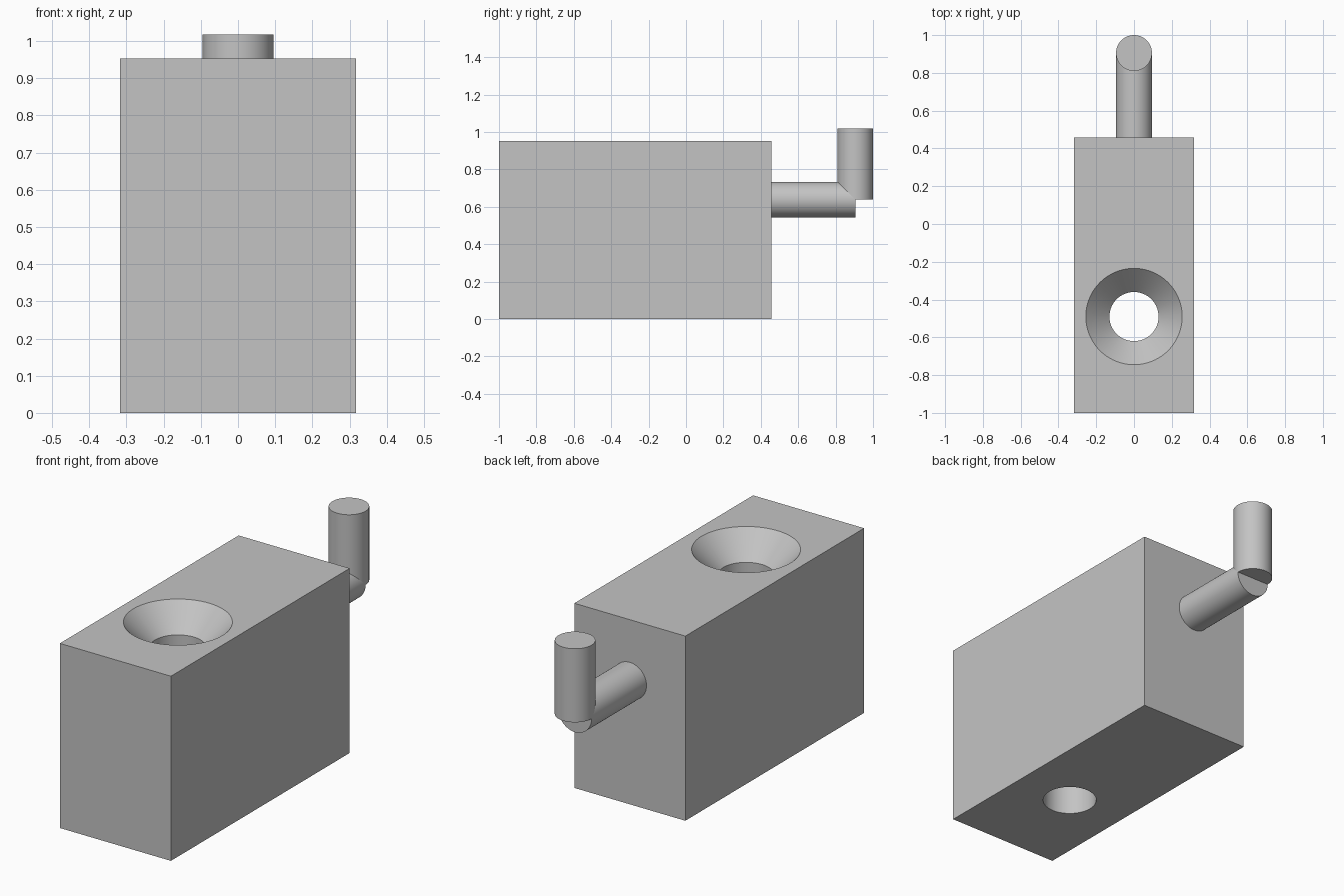
import bpy
import bmesh
import math

if "Cube" in bpy.data.objects:
    bpy.data.objects.remove(bpy.data.objects["Cube"], do_unlink=True)

grey = bpy.data.materials.new("plain_grey")
grey.use_nodes = True
colour = (0.55, 0.55, 0.55, 1.0)
grey.diffuse_color = colour
grey.node_tree.nodes["Principled BSDF"].inputs["Base Color"].default_value = colour

SEGMENTS = 96


def finish(obj, name):
    obj.name = name
    obj.data.materials.clear()
    obj.data.materials.append(grey)
    bpy.ops.object.select_all(action="DESELECT")
    obj.select_set(True)
    bpy.context.view_layer.objects.active = obj
    bpy.ops.object.shade_smooth_by_angle(angle=math.radians(30))


def rod(name, radius, length, centre, rotation=(0, 0, 0)):
    bpy.ops.mesh.primitive_cylinder_add(vertices=SEGMENTS, radius=radius, depth=length,
                                        location=centre, rotation=rotation)
    finish(bpy.context.object, name)


def revolved(name, profile, centre):
    """Closed solid turned about z from (radius, height) pairs."""
    bm = bmesh.new()
    rings = []
    for r, z in profile:
        rings.append([bm.verts.new((r * math.cos(a), r * math.sin(a), z))
                      for a in (math.tau * i / SEGMENTS for i in range(SEGMENTS))])
    for low, high in zip(rings, rings[1:]):
        for i in range(SEGMENTS):
            j = (i + 1) % SEGMENTS
            bm.faces.new((low[i], low[j], high[j], high[i]))
    bm.faces.new(rings[0][::-1])
    bm.faces.new(rings[-1])
    mesh = bpy.data.meshes.new(name)
    bm.to_mesh(mesh)
    bm.free()
    obj = bpy.data.objects.new(name, mesh)
    obj.location = centre
    bpy.context.collection.objects.link(obj)
    return obj


# Block body
width, front, back, height = 0.634, -1.0, 0.458, 0.953
bpy.ops.mesh.primitive_cube_add(size=1, location=(0, (front + back) / 2, height / 2))
body = bpy.context.object
body.scale = (width, back - front, height)
bpy.ops.object.transform_apply(location=False, rotation=False, scale=True)

# Countersunk through hole
hole, sink, depth, over = 0.13, 0.255, 0.127, 0.05
slope = (sink - hole) / depth
cutter = revolved("hole_cutter",
                  [(hole, -over), (hole, height - depth), (sink + over * slope, height + over)],
                  (0, -0.49, 0))
cutter.hide_render = True
cut = body.modifiers.new("countersunk_hole", "BOOLEAN")
cut.operation = "DIFFERENCE"
cut.solver = "EXACT"
cut.object = cutter
bpy.context.view_layer.objects.active = body
bpy.ops.object.modifier_apply(modifier=cut.name)
bpy.data.objects.remove(cutter, do_unlink=True)
finish(body, "block_body")

# Hooked handle on the back
radius, hook_y, arm_z, tip_z = 0.095, 0.905, 0.638, 1.018
rod("handle_arm", radius, hook_y - back, (0, (hook_y + back) / 2, arm_z), (math.pi / 2, 0, 0))
rod("handle_upright", radius, tip_z - arm_z, (0, hook_y, (tip_z + arm_z) / 2))
